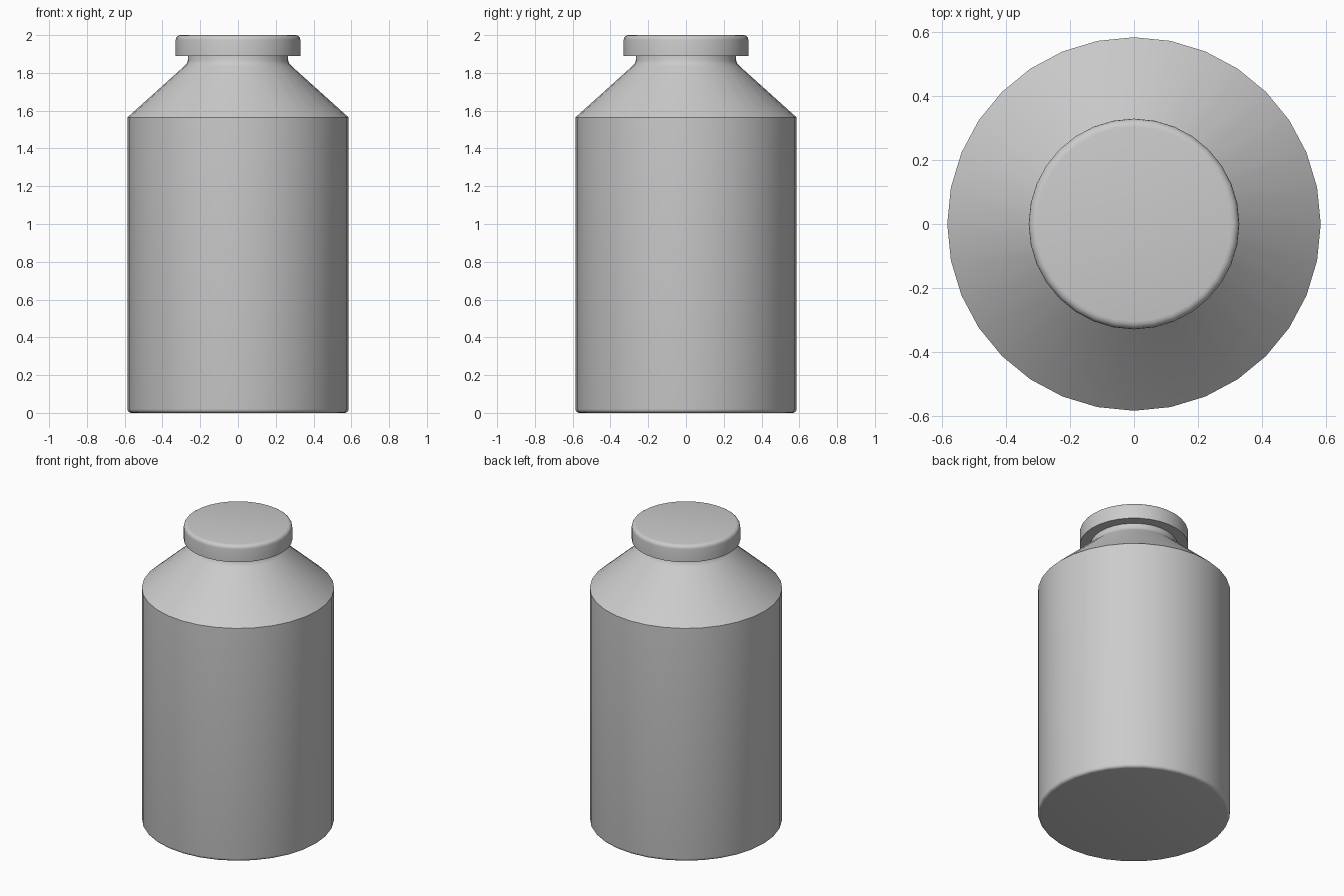
import bpy, bmesh, math

if "Cube" in bpy.data.objects:
    bpy.data.objects.remove(bpy.data.objects["Cube"])

SIDES = 32


def lathe(name, profile, sides=SIDES):
    """Revolve an (r, z) profile about z and close both ends with flat caps."""
    bm = bmesh.new()
    rings = []
    for r, z in profile:
        rings.append([bm.verts.new((r * math.cos(2 * math.pi * i / sides),
                                    r * math.sin(2 * math.pi * i / sides), z))
                      for i in range(sides)])
    for low, high in zip(rings, rings[1:]):
        for i in range(sides):
            j = (i + 1) % sides
            bm.faces.new((low[i], low[j], high[j], high[i]))
    bm.faces.new(rings[0][::-1])
    bm.faces.new(rings[-1])
    mesh = bpy.data.meshes.new(name)
    bm.to_mesh(mesh)
    bm.free()
    obj = bpy.data.objects.new(name, mesh)
    bpy.context.collection.objects.link(obj)
    bpy.ops.object.select_all(action='DESELECT')
    obj.select_set(True)
    bpy.context.view_layer.objects.active = obj
    bpy.ops.object.shade_smooth_by_angle(angle=math.radians(35))
    return obj


def rounded(cr, cz, radius, start, end, steps=4):
    """Arc points for a rounded profile corner, angles in degrees."""
    return [(cr + radius * math.cos(math.radians(start + (end - start) * k / steps)),
             cz + radius * math.sin(math.radians(start + (end - start) * k / steps)))
            for k in range(steps + 1)]


# Bottle: rounded base edge, straight wall, conical shoulder, filleted neck
lathe("bottle_body",
      rounded(0.565, 0.02, 0.02, -90, 0)
      + [(0.585, 1.565), (0.285, 1.835), (0.272, 1.849), (0.266, 1.865), (0.265, 1.90)])

# Lid: flat underside, rounded top edge
lathe("lid", [(0.33, 1.89)] + rounded(0.305, 1.975, 0.025, 0, 90))
